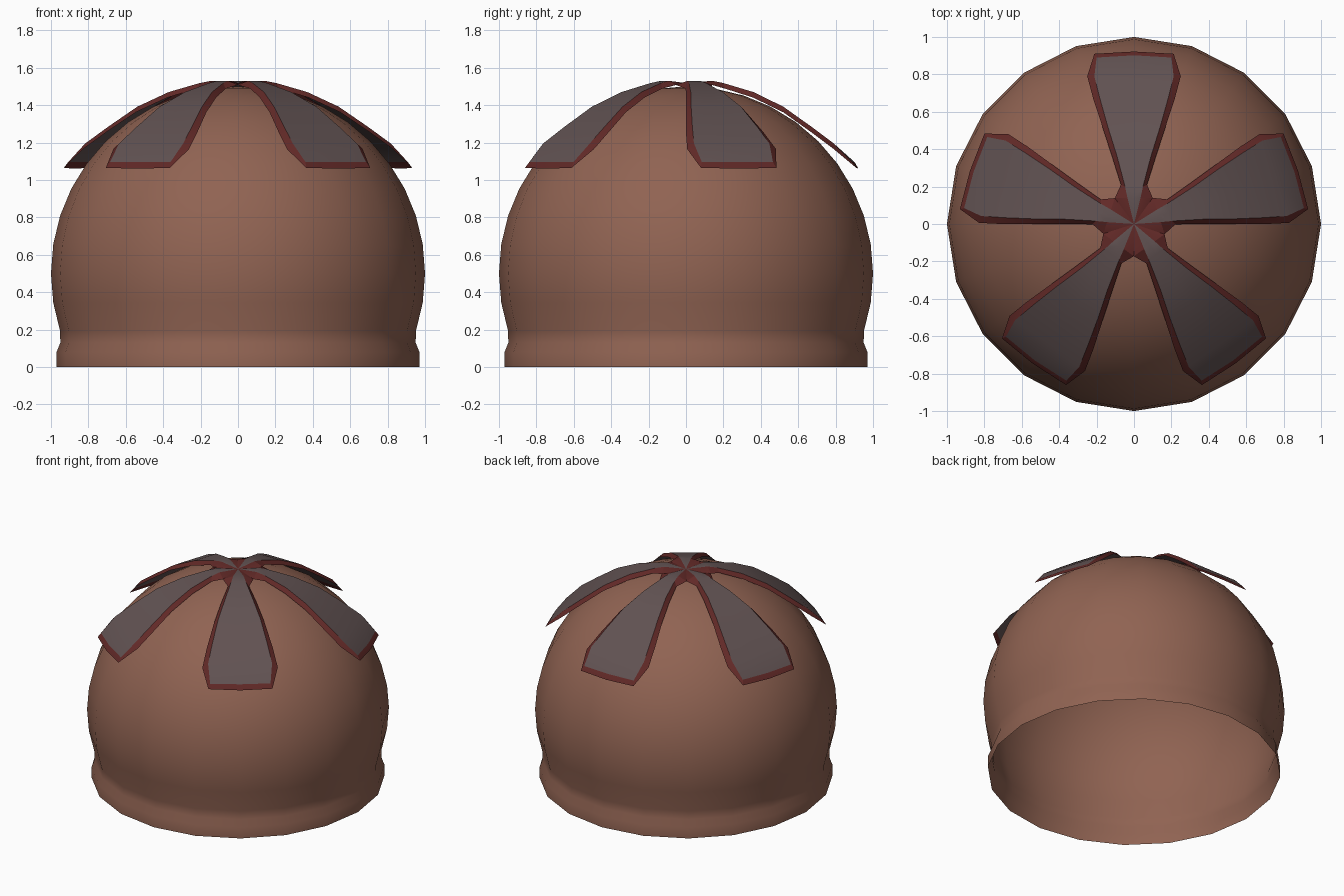
import bpy, bmesh
from math import sin, cos, pi, radians

if "Cube" in bpy.data.objects:
    bpy.data.objects.remove(bpy.data.objects["Cube"])

def material(name, rgb):
    m = bpy.data.materials.new(name)
    m.diffuse_color = (*rgb, 1)
    m.use_nodes = True
    m.node_tree.nodes["Principled BSDF"].inputs["Base Color"].default_value = m.diffuse_color
    return m

def finish(bm, name, mats, angle):
    me = bpy.data.meshes.new(name)
    bm.to_mesh(me)
    bm.free()
    ob = bpy.data.objects.new(name, me)
    bpy.context.collection.objects.link(ob)
    for m in mats:
        me.materials.append(m)
    bpy.ops.object.select_all(action='DESELECT')
    ob.select_set(True)
    bpy.context.view_layer.objects.active = ob
    bpy.ops.object.shade_smooth_by_angle(angle=radians(angle))
    return ob

brown = material("brown_felt", (0.28, 0.125, 0.085))
grey = material("grey_panel", (0.12, 0.085, 0.085))
red = material("red_edge", (0.12, 0.022, 0.02))

# Cap shell: revolved profile, rolled band at the bottom, open underneath
SIDES = 20
profile = [(0.97, 0), (0.97, 0.08), (0.95, 0.13)]
profile += [(cos(radians(a)), 0.5 + sin(radians(a))) for a in range(-18, 90, 9)]
bm = bmesh.new()
rings = [[bm.verts.new((r * cos(2 * pi * i / SIDES), r * sin(2 * pi * i / SIDES), z))
          for i in range(SIDES)] for r, z in profile]
for a, b in zip(rings, rings[1:]):
    for i in range(SIDES):
        j = (i + 1) % SIDES
        bm.faces.new((a[i], a[j], b[j], b[i]))
apex = bm.verts.new((0, 0, 1.5))
for i in range(SIDES):
    bm.faces.new((rings[-1][i], rings[-1][(i + 1) % SIDES], apex))
finish(bm, "cap_shell", [brown], 50)

# Petals: grey panel with a sloping red border
# each station: panel radius, panel half width, border radius, border half width, height
stations = [(0.14, 0.035, 0.14, 0.10, 1.53), (0.20, 0.048, 0.21, 0.070, 1.518),
            (0.36, 0.090, 0.36, 0.117, 1.470), (0.52, 0.140, 0.52, 0.169, 1.392),
            (0.67, 0.182, 0.67, 0.218, 1.285), (0.79, 0.212, 0.79, 0.250, 1.195),
            (0.89, 0.200, 0.91, 0.212, 1.095)]
bm = bmesh.new()
for k in range(5):
    t = radians(90 + 72 * k)

    def vert(r, w, z):
        return bm.verts.new((r * cos(t) + w * sin(t), r * sin(t) - w * cos(t), z))

    def face(*vs, mat):
        bm.faces.new(vs).material_index = mat

    rows = []
    for i, (r, g, ro, o, z) in enumerate(stations):
        mid = r + (0.012 if i == len(stations) - 1 else 0)
        drop = 0.03 if i else 0.022
        rows.append([vert(ro, -o, z - drop), vert(r, -g, z), vert(mid, 0, z),
                     vert(r, g, z), vert(ro, o, z - drop)])
    centre = vert(0, 0, 1.518)
    for c in range(4):
        m = 1 if c in (0, 3) else 0
        face(centre, rows[0][c], rows[0][c + 1], mat=m)
        for a, b in zip(rows, rows[1:]):
            face(a[c], b[c], b[c + 1], a[c + 1], mat=m)
    # border across the petal tip
    end = rows[-1]
    tip = vert(0.922, 0, 1.06)
    face(end[1], end[0], tip, end[2], mat=1)
    face(end[2], tip, end[4], end[3], mat=1)
bmesh.ops.remove_doubles(bm, verts=bm.verts, dist=0.005)
bmesh.ops.recalc_face_normals(bm, faces=bm.faces)
finish(bm, "petal_trim", [grey, red], 25)
